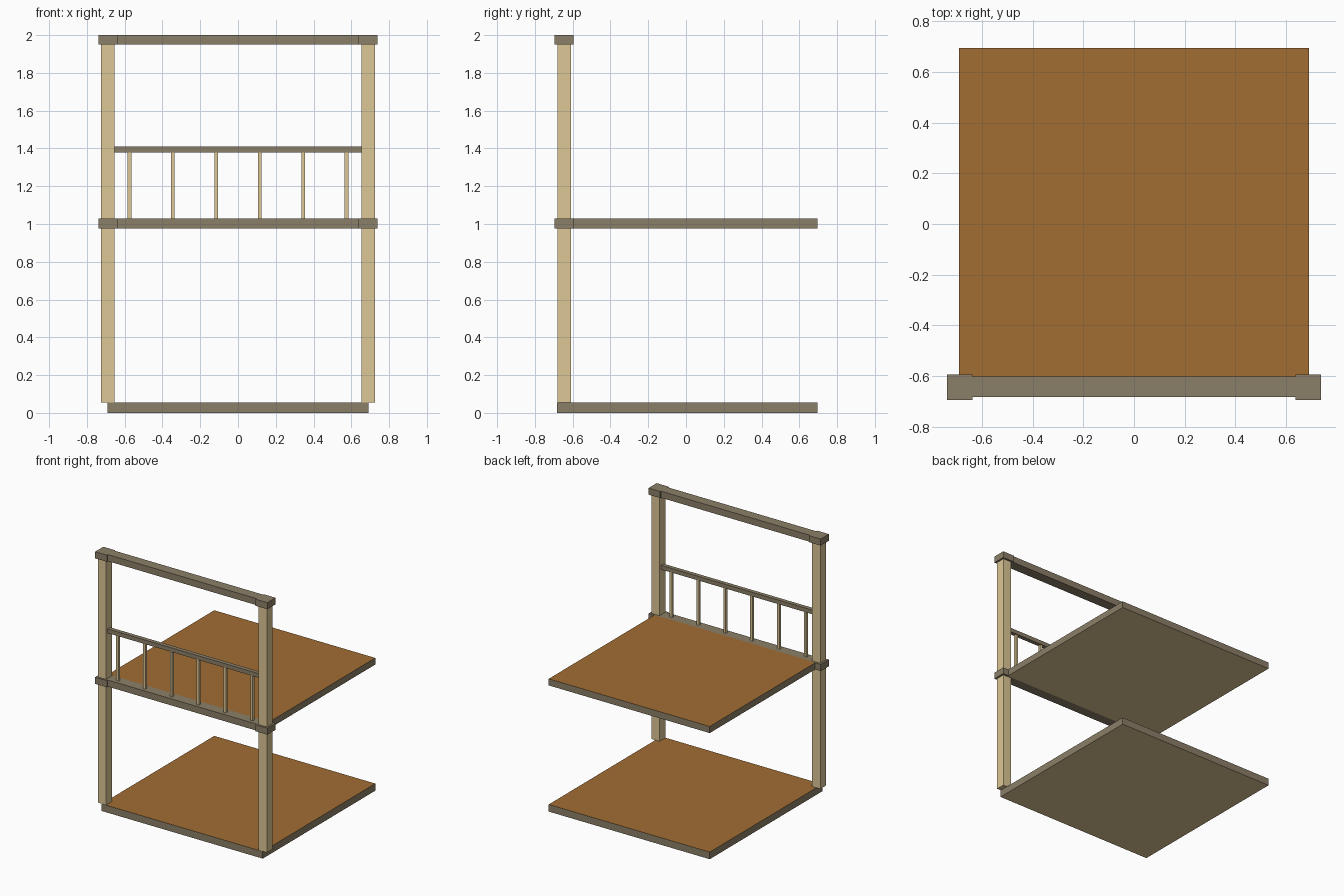
import bpy

if "Cube" in bpy.data.objects:
    bpy.data.objects.remove(bpy.data.objects["Cube"])


def material(name, rgb):
    m = bpy.data.materials.new(name)
    m.diffuse_color = (*rgb, 1.0)
    m.use_nodes = True
    m.node_tree.nodes["Principled BSDF"].inputs["Base Color"].default_value = m.diffuse_color
    return m


GREY = material("weathered_trim", (0.260, 0.212, 0.138))
BROWN = material("brown_floor", (0.356, 0.155, 0.033))
TAN = material("pale_timber", (0.723, 0.571, 0.305))


def box(name, x, y, z, mat, top=None, bottom=None):
    """Box from (min, max) ranges; optional colours on the top and bottom faces."""
    bpy.ops.mesh.primitive_cube_add(size=1)
    ob = bpy.context.object
    ob.name = name
    for v in ob.data.vertices:
        v.co = [r[0] if c < 0 else r[1] for c, r in zip(v.co, (x, y, z))]
    ob.data.materials.append(mat)
    if top:
        ob.data.materials.append(top)
        ob.data.materials.append(bottom)
        for p in ob.data.polygons:
            if p.normal.z > 0.5:
                p.material_index = 1
            elif p.normal.z < -0.5:
                p.material_index = 2
    return ob


# Floor slabs: grey edges, brown boards on top, pale timber underneath
FLOOR_X = (-0.690, 0.690)
box("lower_floor", FLOOR_X, (-0.683, 0.695), (0.0, 0.055), GREY, BROWN, TAN)
box("upper_floor", FLOOR_X, (-0.603, 0.695), (0.977, 1.028), GREY, BROWN, TAN)

# Cross beams between the corner blocks
LEVELS = {"middle": (0.977, 1.028), "top": (1.949, 2.0)}
for level, z in LEVELS.items():
    box(level + "_beam", (-0.638, 0.638), (-0.683, -0.603), z, GREY)

# Corner blocks and posts on both sides
for side, s in (("left", -1), ("right", 1)):
    def span(a, b):
        return tuple(sorted((s * a, s * b)))
    for level, z in LEVELS.items():
        box(f"{level}_block_{side}", span(0.638, 0.738), (-0.695, -0.595), z, GREY)
    for level, z in (("lower", (0.055, 0.977)), ("upper", (1.028, 1.949))):
        box(f"{level}_post_{side}", span(0.654, 0.724), (-0.681, -0.610), z, TAN)

# Railing: hand rail and balusters
box("hand_rail", (-0.655, 0.655), (-0.661, -0.629), (1.379, 1.411), GREY)
for i in range(6):
    cx = -0.575 + 0.23 * i
    box(f"baluster_{i + 1}", (cx - 0.01, cx + 0.01), (-0.655, -0.635), (1.028, 1.379), TAN)
